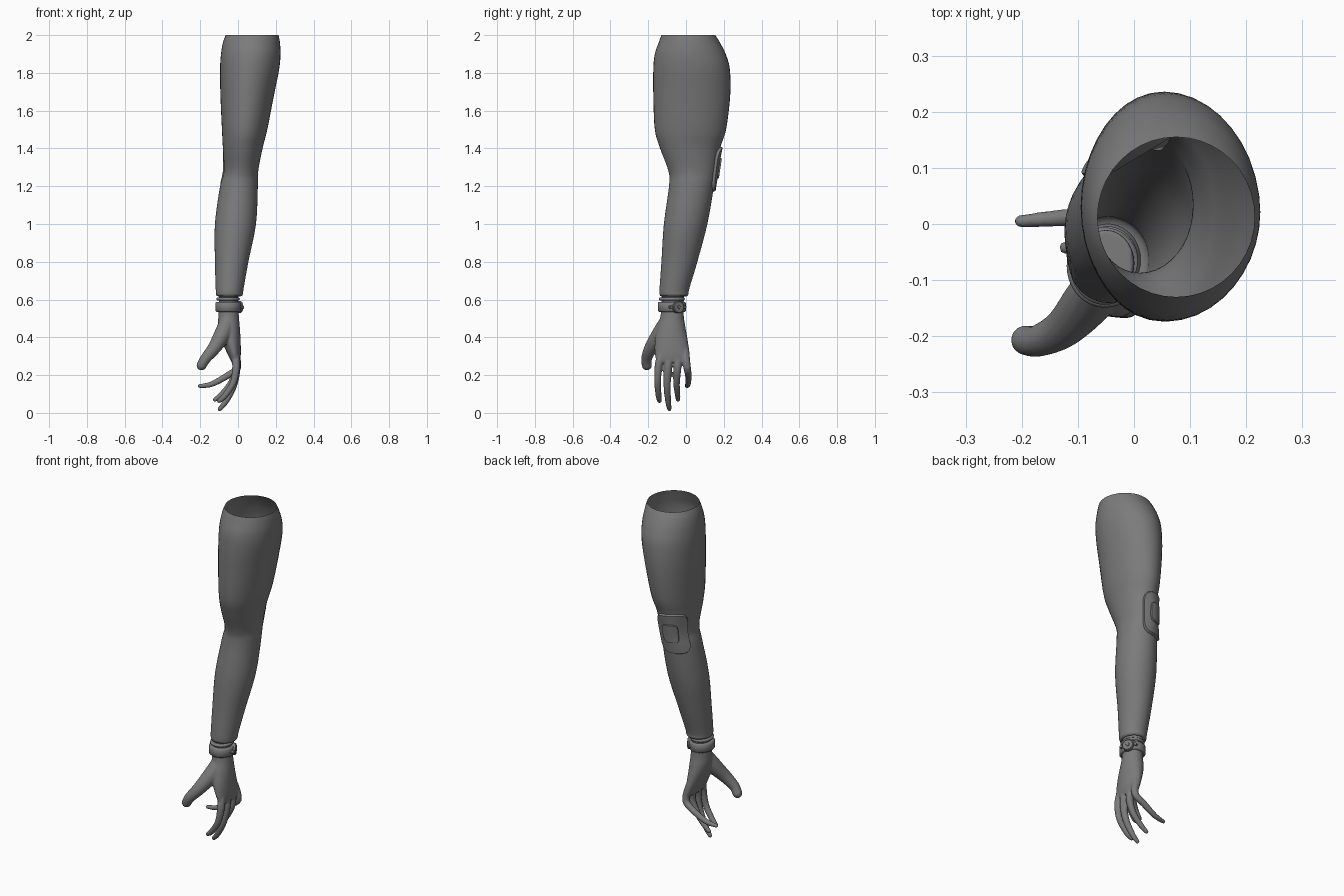
import bpy, bmesh, math
from mathutils import Vector, Matrix

if "Cube" in bpy.data.objects:
    bpy.data.objects.remove(bpy.data.objects["Cube"])

grey = bpy.data.materials.new("dark grey")
grey.diffuse_color = (0.2, 0.2, 0.2, 1)
grey.use_nodes = True
grey.node_tree.nodes["Principled BSDF"].inputs["Base Color"].default_value = grey.diffuse_color


def catmull(rows, steps):
    """Smoothly resample a list of equal-length tuples."""
    out = []
    for i in range(len(rows) - 1):
        p = [rows[max(0, min(len(rows) - 1, i + k))] for k in (-1, 0, 1, 2)]
        for s in range(steps):
            t = s / steps
            out.append(tuple(0.5 * (2 * b + (c - a) * t + (2 * a - 5 * b + 4 * c - d) * t * t
                                    + (3 * b - a - 3 * c + d) * t ** 3) for a, b, c, d in zip(*p)))
    return out + [tuple(rows[-1])]


def finish(bm, name, angle=40):
    bmesh.ops.recalc_face_normals(bm, faces=bm.faces)
    me = bpy.data.meshes.new(name)
    bm.to_mesh(me)
    bm.free()
    me.materials.append(grey)
    ob = bpy.data.objects.new(name, me)
    bpy.context.collection.objects.link(ob)
    bpy.ops.object.select_all(action='DESELECT')
    ob.select_set(True)
    bpy.context.view_layer.objects.active = ob
    bpy.ops.object.shade_smooth_by_angle(angle=math.radians(angle))
    return ob


def skin(bm, rings, caps=False, loop=False):
    """Bridge rings of points with quads."""
    vs = [[bm.verts.new(p) for p in r] for r in rings]
    n = len(vs[0])
    for a, b in zip(vs, vs[1:] + ([vs[0]] if loop else [])):
        for i in range(n):
            bm.faces.new((a[i], a[(i + 1) % n], b[(i + 1) % n], b[i]))
    if caps:
        bm.faces.new(vs[0])
        bm.faces.new(vs[-1])


def on_ring(row, ang, off=0):
    z, x0, x1, y0, y1 = row
    return Vector(((x0 + x1) / 2 + ((x1 - x0) / 2 + off) * math.cos(ang),
                   (y0 + y1) / 2 + ((y1 - y0) / 2 + off) * math.sin(ang), z))


def ring(row, n=40):
    return [on_ring(row, 2 * math.pi * i / n) for i in range(n)]


def tube(bm, path, n=14):
    """Closed rounded tube along (x, y, z, radius) points."""
    pts = catmull(path, 4)
    tip, prev = Vector(pts[-1][:3]), Vector(pts[-2][:3])
    d, r = (tip - prev).normalized(), pts[-1][3]
    pts += [(*(tip + d * r * math.sin(a)), r * math.cos(a)) for a in (0.4, 0.8, 1.15, 1.4)]
    rings = []
    for i, p in enumerate(pts):
        t = Vector(pts[min(i + 1, len(pts) - 1)][:3]) - Vector(pts[max(i - 1, 0)][:3])
        u = t.cross(Vector((0, 1, 0.2))).normalized()
        v = t.cross(u).normalized()
        rings.append([Vector(p[:3]) + p[3] * (u * math.cos(a) + v * math.sin(a))
                      for a in (2 * math.pi * k / n for k in range(n))])
    skin(bm, rings, caps=True)


# Sleeve rows: z, min x, max x, min y, max y
sleeve_rows = catmull([
    (2.0, -.065, .215, -.13, .155), (1.96, -.08, .222, -.145, .18), (1.9, -.09, .225, -.165, .21),
    (1.82, -.095, .218, -.173, .232), (1.68, -.093, .19, -.173, .234), (1.5, -.085, .155, -.165, .212),
    (1.4, -.08, .13, -.137, .18), (1.28, -.075, .107, -.093, .16), (1.2, -.095, .105, -.09, .148),
    (1.0, -.122, .095, -.117, .113), (.8, -.122, .055, -.13, .06), (.66, -.118, .03, -.14, .018),
    (.63, -.117, .026, -.14, .013)], 5)
hem = [(.62, -.114, .022, -.137, .009), (.617, -.105, .012, -.128, 0), (.63, -.1, .006, -.123, -.005)]
bm = bmesh.new()
skin(bm, [ring(r) for r in sleeve_rows + hem])
finish(bm, "sleeve", 60)


def sleeve_point(ang, z, off):
    for a, b in zip(sleeve_rows, sleeve_rows[1:]):
        if b[0] <= z <= a[0]:
            t = (a[0] - z) / (a[0] - b[0])
            return on_ring([p + (q - p) * t for p, q in zip(a, b)], ang, off)


def elbow_plate(name, a0, a1, z0, z1, low, high, n=40):
    """Raised rounded rectangle wrapped on the sleeve."""
    def loop(s, off):
        pts = []
        for i in range(n):
            t = 2 * math.pi * i / n
            cx, cz = [math.copysign(abs(f) ** 0.5, f) * s for f in (math.cos(t), math.sin(t))]
            ang = math.radians((a0 + a1) / 2 + (a1 - a0) / 2 * cx)
            pts.append(sleeve_point(ang, (z0 + z1) / 2 + (z1 - z0) / 2 * cz, off))
        return pts
    bm = bmesh.new()
    skin(bm, [loop(s, o) for s, o in ((1, low), (1, high * .5 + low * .5), (.95, high),
                                      (.6, high), (.3, high), (.02, high))], caps=True)
    finish(bm, name, 50)


elbow_plate("elbow_pad", 62, 158, 1.17, 1.41, -.008, .013)
elbow_plate("elbow_pad_badge", 84, 130, 1.24, 1.35, .008, .02)

# Hand: palm, four fingers and thumb fused together
bm = bmesh.new()
palm = catmull([(.64, -.1, 0, -.128, -.01), (.52, -.104, .004, -.134, -.012), (.45, -.105, .01, -.152, -.002),
                (.38, -.085, .014, -.165, .01), (.31, -.055, .015, -.165, .02), (.27, -.035, .01, -.155, .02)], 4)
skin(bm, [ring(r, 32) for r in palm], caps=True)
tube(bm, [(-.02, -.125, .33, .024), (-.01, -.145, .25, .021), (-.025, -.15, .16, .018),
          (-.07, -.145, .09, .016), (-.1, -.14, .063, .012)])
tube(bm, [(-.02, -.085, .33, .024), (-.008, -.095, .24, .022), (-.025, -.1, .14, .019),
          (-.065, -.094, .06, .016), (-.097, -.088, .02, .012)])
tube(bm, [(-.02, -.04, .33, .024), (-.006, -.045, .24, .021), (-.035, -.05, .16, .018),
          (-.085, -.045, .1, .015), (-.122, -.042, .07, .012)])
tube(bm, [(-.02, -.005, .33, .022), (-.003, .006, .24, .02), (-.06, .013, .195, .018),
          (-.14, .01, .152, .015), (-.203, .005, .142, .011)])
tube(bm, [(-.05, -.09, .5, .04), (-.08, -.135, .42, .045), (-.125, -.185, .345, .036),
          (-.17, -.208, .29, .029), (-.193, -.207, .252, .027)])
hand = finish(bm, "hand", 80)
fuse = hand.modifiers.new("fuse", 'REMESH')
fuse.mode, fuse.voxel_size, fuse.use_smooth_shade = 'VOXEL', .005, True
soften = hand.modifiers.new("soften", 'SMOOTH')
soften.factor, soften.iterations = .5, 5


# Wrist bands
def band(name, z0, z1, rx, ry, thick):
    cx, cy, b = -.052, -.075, min(.006, (z1 - z0) / 3)
    prof = [(-thick, z0), (-b, z0), (0, z0 + b), (0, z1 - b), (-b, z1), (-thick, z1)]
    bm = bmesh.new()
    skin(bm, [ring((z, cx - rx - o, cx + rx + o, cy - ry - o, cy + ry + o)) for o, z in prof], loop=True)
    finish(bm, name, 50)


band("wrist_strap", .535, .587, .068, .074, .02)
band("upper_wrist_ring", .594, .612, .062, .069, .015)

# Round device with button and lugs on the strap
ang = math.radians(30)
turn = Matrix.Translation((-.052, -.075, .56)) @ Matrix.Rotation(ang, 4, 'Z')


def disc(name, r, near, far, y=0, segs=24):
    bm = bmesh.new()
    skin(bm, [[turn @ Vector((d, y + s * math.cos(t), s * math.sin(t)))
               for t in (2 * math.pi * i / segs for i in range(segs))]
              for s, d in ((r, near), (r, far - r * .12), (r * .88, far))], caps=True)
    finish(bm, name, 30)


disc("device_case", .032, .05, .077)
disc("device_button", .01, .07, .081)
for side in (-1, 1):
    disc("strap_stud", .008, .04, .07, side * .041, 12)
